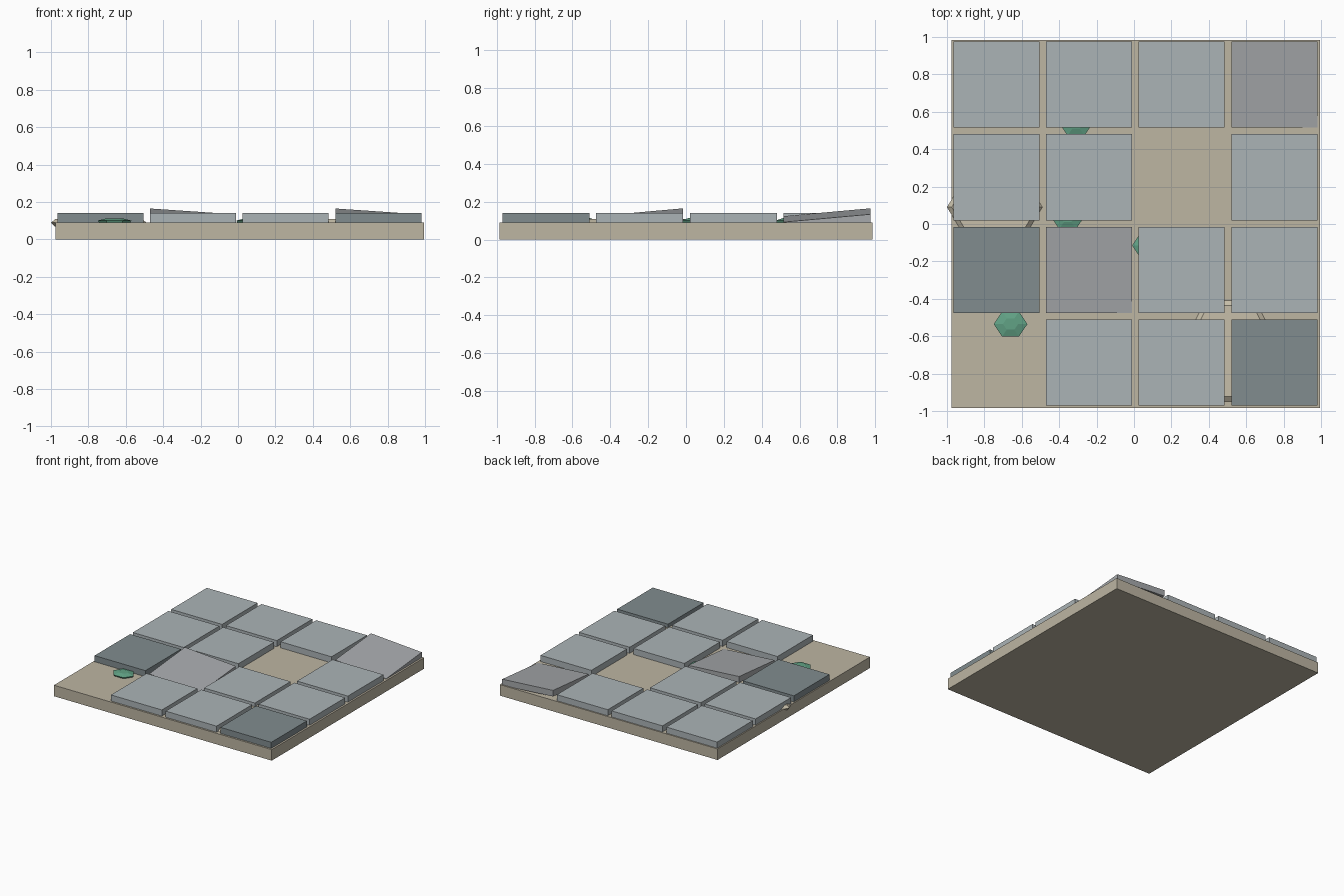
import bpy, bmesh, math
from mathutils import Vector

cube = bpy.data.objects.get("Cube")
if cube:
    bpy.data.objects.remove(cube, do_unlink=True)


def material(name, rgb):
    m = bpy.data.materials.new(name)
    m.use_nodes = True
    m.diffuse_color = (*rgb, 1)
    m.node_tree.nodes["Principled BSDF"].inputs["Base Color"].default_value = (*rgb, 1)
    return m


sand = material("sand", (0.51, 0.465, 0.365))
pale_sand = material("pale sand", (0.57, 0.52, 0.40))
grey = material("stone grey", (0.41, 0.455, 0.47))
warm_grey = material("warm grey", (0.385, 0.40, 0.415))
dark_grey = material("dark slate", (0.22, 0.265, 0.275))
green = material("moss green", (0.12, 0.36, 0.235))


def add_object(name, bm, mat, location):
    bmesh.ops.recalc_face_normals(bm, faces=bm.faces)
    mesh = bpy.data.meshes.new(name)
    bm.to_mesh(mesh)
    bm.free()
    mesh.materials.append(mat)
    obj = bpy.data.objects.new(name, mesh)
    obj.location = location
    bpy.context.collection.objects.link(obj)
    return obj


def box(name, size, location, mat, slope=(0, 0)):
    """Box whose height is sheared along x and y by the given slope."""
    bm = bmesh.new()
    bmesh.ops.create_cube(bm, size=1)
    for v in bm.verts:
        v.co = Vector(c * s for c, s in zip(v.co, size))
        v.co.z += v.co.x * slope[0] + v.co.y * slope[1]
    return add_object(name, bm, mat, location)


def pebble(name, x, y, rx, ry, levels, mat):
    """Low six-sided stone lofted through (height, scale) levels."""
    bm = bmesh.new()
    rings = []
    for z, scale in levels:
        rings.append([bm.verts.new((rx * scale * math.cos(i * math.pi / 3),
                                    ry * scale * math.sin(i * math.pi / 3) / math.sin(math.pi / 3),
                                    z)) for i in range(6)])
    for low, high in zip(rings, rings[1:]):
        for i in range(6):
            j = (i + 1) % 6
            bm.faces.new((low[i], low[j], high[j], high[i]))
    bm.faces.new(rings[0])
    bm.faces.new(rings[-1])
    return add_object(name, bm, mat, (x, y, 0))


# Ground slab
box("ground_slab", (1.97, 1.97, 0.09), (0.01, 0, 0.045), sand)

# Paving stones, with two gaps, two dark stones and two loose tilted ones
PITCH, SIZE, THICK = 0.495, 0.46, 0.05
missing = {(0, 0), (2, 2)}
dark = {(0, 1), (3, 0)}
tilted = {(1, 1), (3, 3)}
for col in range(4):
    for row in range(4):
        cell = (col, row)
        if cell in missing:
            continue
        x = -0.735 + col * PITCH
        y = -0.74 + row * PITCH
        name = f"paving_stone_{col}_{row}"
        if cell in tilted:
            box(name, (SIZE, SIZE, THICK), (x, y, 0.104), warm_grey, (-0.068, 0.09))
        else:
            box(name, (SIZE, SIZE, THICK), (x, y, 0.115), dark_grey if cell in dark else grey)

# Moss clumps growing between the stones
moss_levels = [(0.08, 0.85), (0.101, 1.0), (0.113, 0.45)]
for i, (x, y) in enumerate([(-0.66, -0.535), (-0.31, 0.54), (-0.355, 0.04), (0.08, -0.115)]):
    pebble(f"moss_clump_{i}", x, y, 0.09, 0.067, moss_levels, green)

# Flat sandy patches under the stones
patch_levels = [(0.07, 0.92), (0.09, 1.0), (0.11, 0.9)]
pebble("sand_patch_left", -0.745, 0.09, 0.255, 0.21, patch_levels, pale_sand)
pebble("sand_patch_front", 0.515, -0.68, 0.27, 0.27, patch_levels, pale_sand)
